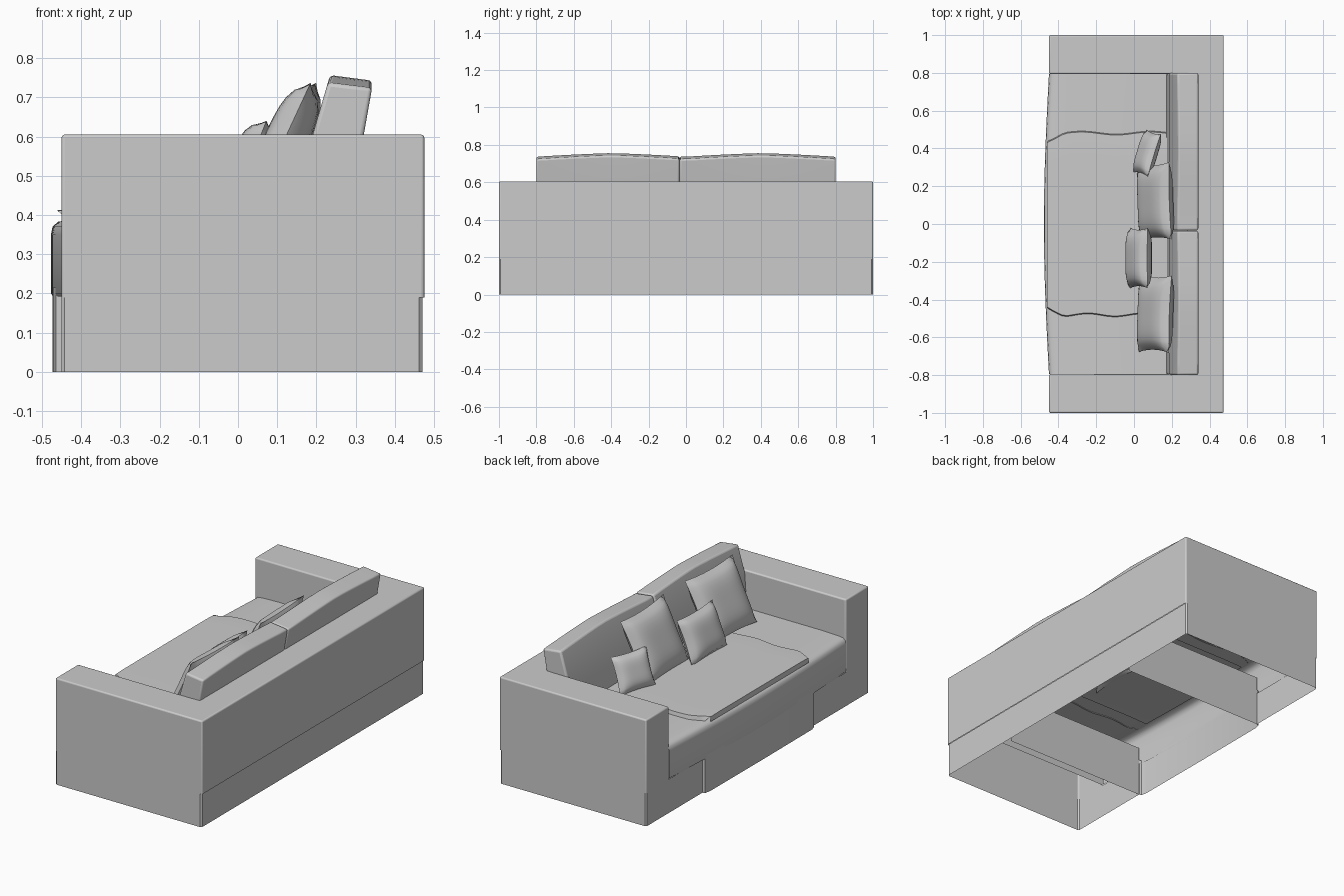
import bpy, bmesh
from math import cos, sin, pi, radians
from mathutils import Matrix, Vector

if "Cube" in bpy.data.objects:
    bpy.data.objects.remove(bpy.data.objects["Cube"])


def finish(name, bm, bevel=0.0):
    bmesh.ops.recalc_face_normals(bm, faces=bm.faces[:])
    me = bpy.data.meshes.new(name)
    bm.to_mesh(me)
    bm.free()
    ob = bpy.data.objects.new(name, me)
    bpy.context.collection.objects.link(ob)
    if bevel:
        m = ob.modifiers.new("soft_edges", 'BEVEL')
        m.width, m.segments, m.limit_method = bevel, 3, 'ANGLE'
        m.angle_limit = radians(40)
    bpy.context.view_layer.objects.active = ob
    ob.select_set(True)
    bpy.ops.object.shade_smooth_by_angle(angle=radians(40))
    ob.select_set(False)
    return ob


def loft(name, rows, closed=False, start_cap=False, end_cap=False, bevel=0.0, skip=None):
    """Skin rows of points; closed joins each row into a loop."""
    bm = bmesh.new()
    vs = [[bm.verts.new(p) for p in r] for r in rows]
    n = len(rows[0])
    for a, b in zip(vs, vs[1:]):
        for i in range(n if closed else n - 1):
            q = (a[i], a[(i + 1) % n], b[(i + 1) % n], b[i])
            c = sum((v.co for v in q), Vector()) / 4
            if not (skip and skip(c)):
                bm.faces.new(q)
    if start_cap:
        bm.faces.new(vs[0])
    if end_cap:
        bm.faces.new(vs[-1])
    return finish(name, bm, bevel)


def wall(name, path, z0, z1):
    return loft(name, [[(x, y, z) for x, y in path] for z in (z0, z1)])


# arms and back: one U-shaped shell, open underneath
u = [(-.45, 1), (.475, 1), (.475, -1), (-.45, -1), (-.45, -.795),
     (.28, -.795), (.28, .795), (-.45, .795)]
loft("arms_and_back", [[(x, y, z) for x, y in u] for z in (.19, .605)],
     closed=True, end_cap=True, bevel=.008)

# hollow plinth, with a bulging front panel between two dividers
wall("base_surround", [(-.45, .49), (-.45, .992), (-.442, 1), (.462, 1), (.47, .992),
                       (.47, -.992), (.462, -1), (-.442, -1), (-.45, -.992), (-.45, -.49)], 0, .192)
wall("base_front_panel", [(-.45, .495), (-.464, .49), (-.471, .46), (-.473, 0),
                          (-.471, -.46), (-.464, -.49), (-.45, -.495)], 0, .215)
for s, side in ((1, "left"), (-1, "right")):
    wall("base_divider_" + side, [(-.45, s * .495), (.45, s * .495)], 0, .29)

# seat: bowed front, open below and under the throw
rows = []
for i in range(33):
    y = -.795 + 1.59 * i / 32
    f = -.45 - .027 * cos(y / .8 * pi / 2)
    rows.append([(f + .005, y, .192), (f, y, .20), (f, y, .35), (f + .004, y, .37),
                 (f + .018, y, .383), (f + .05, y, .387), (-.3, y, .39),
                 (.1, y, .39), (.29, y, .39)])
loft("seat", rows, skip=lambda c: abs(c.y) < .39 and c.z > .384 and -.41 < c.x < .1)

# throw lying over the seat, wavy at the sides
rows = []
for i in range(25):
    t = i / 24
    x = -.46 + .64 * t
    w = .445 + .04 * min(1, t * 7)
    r = w + .008 * sin(t * 14)
    l = w - .008 * cos(t * 11)
    rows.append([(x, -r + (r + l) * j / 24, .385 if j in (0, 24) else .413)
                 if i else (x, -r + (r + l) * j / 24, .413) for j in range(25)])
rows.insert(0, [(x, y, .383) for x, y, z in rows[0]])
for k in (1, -2):
    for j in range(1, len(rows)):          # steepen the side edges
        e = rows[j][0 if k == 1 else -1]
        rows[j][k] = (e[0], e[1] + (.006 if k == 1 else -.006), .411)
loft("throw", rows)

# two arched back cushions leaning on the back
for name, y0, y1, pk in (("back_cushion_right", -.8, -.036, -.4), ("back_cushion_left", -.034, .8, .4)):
    rows = []
    for i in range(13):
        y = y0 + (y1 - y0) * i / 12
        d = .019 * min(1, abs(y - pk) / .4) ** 1.3
        rows.append([(.172, y, .392), (.186, y, .59), (.235 - d * .3, y, .757 - d),
                     (.342, y, .743 - d), (.32, y, .6), (.278, y, .392)])
    loft(name, rows, closed=True, start_cap=True, end_cap=True, bevel=.01)


def pillow(name, loc, width, height, thick, lean, yaw=0, n=14):
    """Pillow with pinched edges; its face starts in the YZ plane."""
    bm = bmesh.new()
    for s in (1, -1):
        g = []
        for i in range(n + 1):
            row = []
            for j in range(n + 1):
                a, b = 2 * i / n - 1, 2 * j / n - 1
                h = thick / 2 * ((1 - a ** 4) * (1 - b ** 4)) ** .6
                row.append(bm.verts.new((s * h, a * width / 2 * (1 - .07 * (1 - b * b)),
                                         b * height / 2 * (1 - .07 * (1 - a * a)))))
            g.append(row)
        for i in range(n):
            for j in range(n):
                bm.faces.new((g[i][j], g[i + 1][j], g[i + 1][j + 1], g[i][j + 1]))
    bmesh.ops.remove_doubles(bm, verts=bm.verts[:], dist=.0002)
    ob = finish(name, bm)
    ob.matrix_world = (Matrix.Translation(loc) @ Matrix.Rotation(radians(yaw), 4, 'Z')
                       @ Matrix.Rotation(radians(lean), 4, 'Y'))


# scatter pillows
pillow("large_pillow_left", (.113, .12, .567), .41, .375, .11, 25, 2)
pillow("large_pillow_right", (.113, -.475, .567), .41, .375, .11, 25, -2)
pillow("medium_pillow", (.025, -.18, .522), .32, .255, .10, 22)
pillow("small_pillow", (.07, .375, .507), .235, .21, .075, 22, -17)
